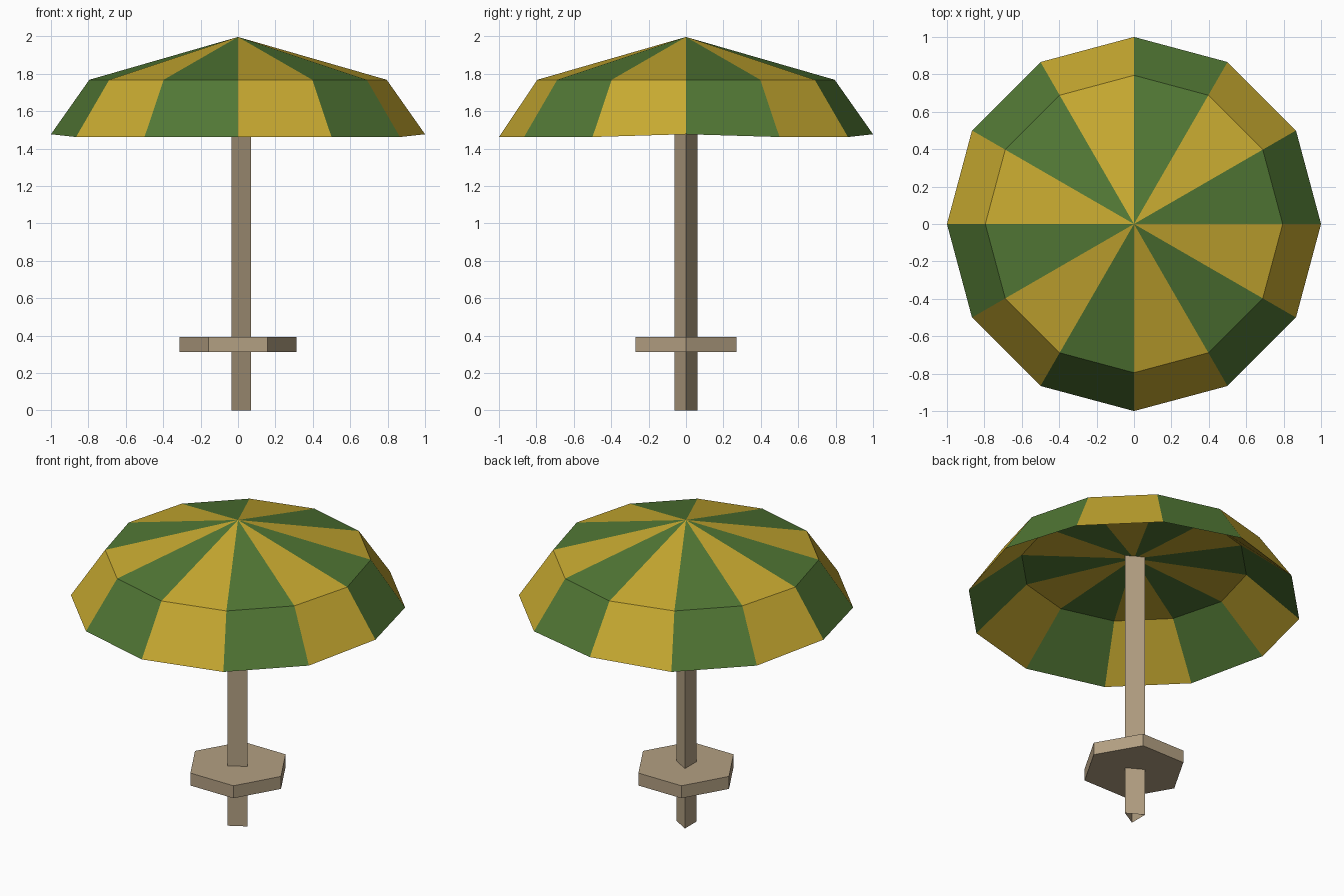
import bpy, bmesh, math

if "Cube" in bpy.data.objects:
    bpy.data.objects.remove(bpy.data.objects["Cube"])


def material(name, rgb):
    m = bpy.data.materials.new(name)
    m.diffuse_color = (*rgb, 1)
    m.use_nodes = True
    m.node_tree.nodes["Principled BSDF"].inputs["Base Color"].default_value = m.diffuse_color
    return m


green = material("green cloth", (0.083, 0.185, 0.035))
yellow = material("yellow cloth", (0.57, 0.397, 0.03))
wood = material("wood", (0.45, 0.35, 0.225))


def finish(bm, name, mats):
    mesh = bpy.data.meshes.new(name)
    bmesh.ops.recalc_face_normals(bm, faces=bm.faces)
    bm.to_mesh(mesh)
    bm.free()
    for m in mats:
        mesh.materials.append(m)
    obj = bpy.data.objects.new(name, mesh)
    bpy.context.collection.objects.link(obj)
    return obj


def prism(name, sides, radius, z0, z1, capped=True):
    bm = bmesh.new()
    bmesh.ops.create_cone(bm, cap_ends=capped, segments=sides,
                          radius1=radius, radius2=radius, depth=z1 - z0)
    # put a corner on +x
    first = max(bm.verts, key=lambda v: v.co.y)
    turn = -math.atan2(first.co.y, first.co.x)
    for v in bm.verts:
        x, y = v.co.x, v.co.y
        v.co.x = x * math.cos(turn) - y * math.sin(turn)
        v.co.y = x * math.sin(turn) + y * math.cos(turn)
        v.co.z += (z0 + z1) / 2
    return finish(bm, name, [wood])


# Three-sided open pole and hexagonal table
prism("pole", 3, 0.07, 0, 1.79, capped=False)
prism("table", 6, 0.313, 0.312, 0.394)

# Twelve-panel canopy: outer dome and shallower lining meet at the rim
N = 12
bm = bmesh.new()


def ring(radius, z):
    return [bm.verts.new((radius * math.cos(2 * math.pi * i / N),
                          radius * math.sin(2 * math.pi * i / N), z))
            for i in range(N)]


rim = ring(1.0, 1.462)
for i in (0, 3, 6):
    rim[i].co.z = 1.477
for apex_z, radius, ring_z in ((1.997, 0.795, 1.768), (1.777, 0.68, 1.734)):
    apex = bm.verts.new((0, 0, apex_z))
    mid = ring(radius, ring_z)
    for i in range(N):
        j = (i + 1) % N
        for f in (bm.faces.new((apex, mid[i], mid[j])),
                  bm.faces.new((mid[i], rim[i], rim[j], mid[j]))):
            f.material_index = i % 2
finish(bm, "canopy", [green, yellow])
